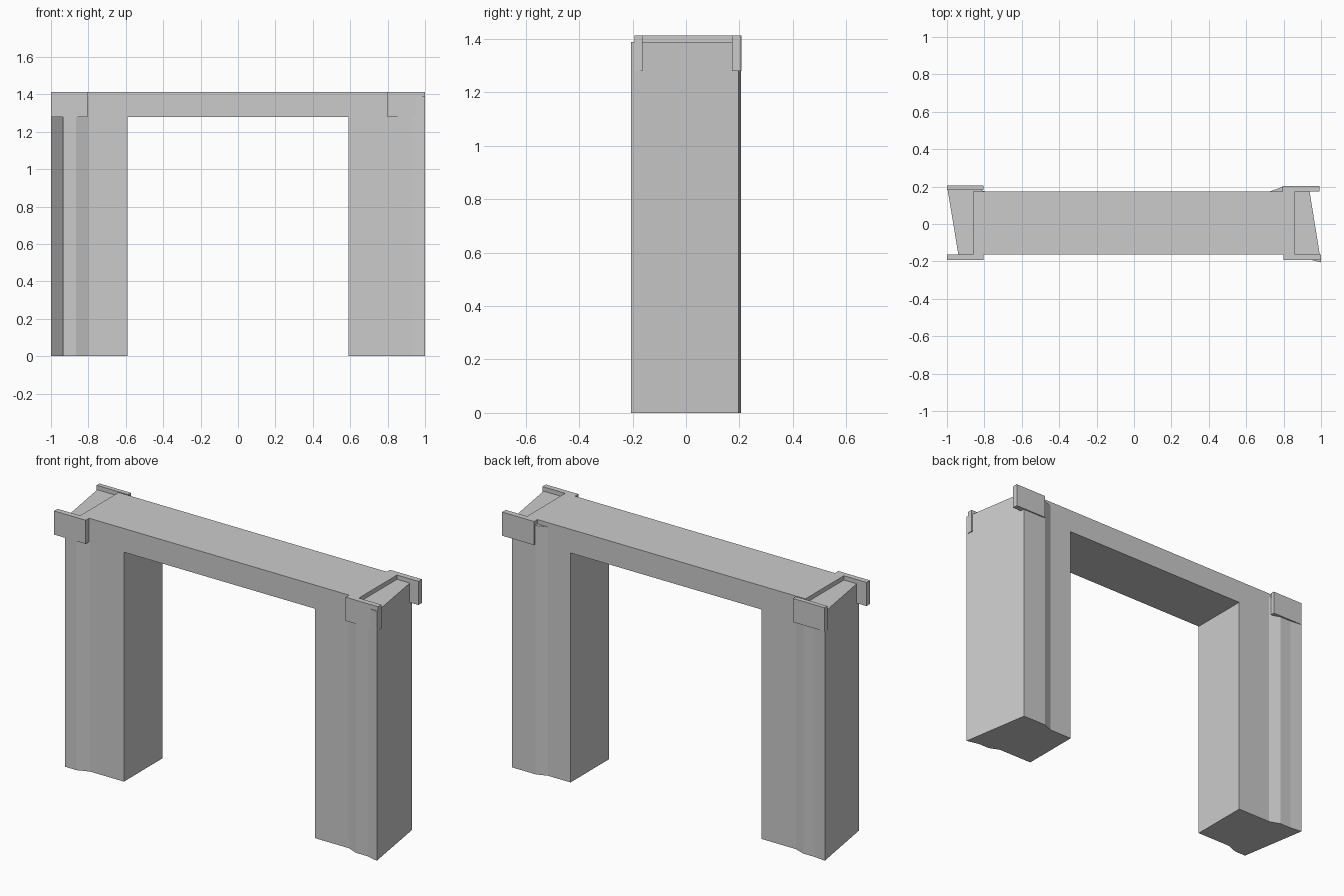
import bpy, bmesh
from mathutils import Vector

if "Cube" in bpy.data.objects:
    bpy.data.objects.remove(bpy.data.objects["Cube"])


def prism(name, points, direction):
    """Extrude a closed 3D outline along a direction into a solid."""
    bm = bmesh.new()
    face = bm.faces.new([bm.verts.new(p) for p in points])
    ext = bmesh.ops.extrude_face_region(bm, geom=[face])
    verts = [g for g in ext["geom"] if isinstance(g, bmesh.types.BMVert)]
    bmesh.ops.translate(bm, vec=Vector(direction), verts=verts)
    bmesh.ops.recalc_face_normals(bm, faces=bm.faces)
    mesh = bpy.data.meshes.new(name)
    bm.to_mesh(mesh)
    bm.free()
    obj = bpy.data.objects.new(name, mesh)
    bpy.context.collection.objects.link(obj)
    return obj


FRONT, BACK = -0.163, 0.175          # depth of the plain frame
INNER, STEP, TOP, SHELF = 0.59, 0.86, 1.412, 1.388
LINTEL_BOTTOM = 1.28

# Pillars: plan outlines with a slanted outer end and a shallow moulding
right_plan = [(INNER, FRONT), (0.80, FRONT), (0.86, -0.188), (0.93, -0.188),
              (1.0, -0.205), (0.935, 0.197), (0.79, 0.197), (0.73, BACK),
              (INNER, BACK)]
left_plan = [(-INNER, BACK), (-0.80, BACK), (-0.86, 0.197), (-0.93, 0.197),
             (-1.0, 0.205), (-0.935, -0.188), (-0.865, -0.188), (-0.80, FRONT),
             (-INNER, FRONT)]
for name, plan in (("right_pillar", right_plan), ("left_pillar", left_plan)):
    prism(name, [(x, y, 0) for x, y in plan], (0, 0, SHELF))

# Lintel between the pillars, with thin ledges resting on the pillar tops
half = [(INNER, LINTEL_BOTTOM), (INNER, SHELF), (STEP, SHELF), (STEP, TOP)]
outline = half + [(-x, z) for x, z in reversed(half)]
prism("lintel", [(x, FRONT, z) for x, z in outline], (0, BACK - FRONT, 0))

# Corner plates at the top of each pillar
plates = [("front_left_plate", -1.0, -0.805, -0.193, FRONT),
          ("front_right_plate", 0.80, 1.0, -0.193, FRONT),
          ("back_left_plate", -1.0, -0.805, BACK + 0.007, 0.207),
          ("back_right_plate", 0.795, 0.992, BACK - 0.002, 0.204)]
for name, x0, x1, y0, y1 in plates:
    z = LINTEL_BOTTOM
    prism(name, [(x0, y0, z), (x1, y0, z), (x1, y1, z), (x0, y1, z)],
          (0, 0, TOP - z))
